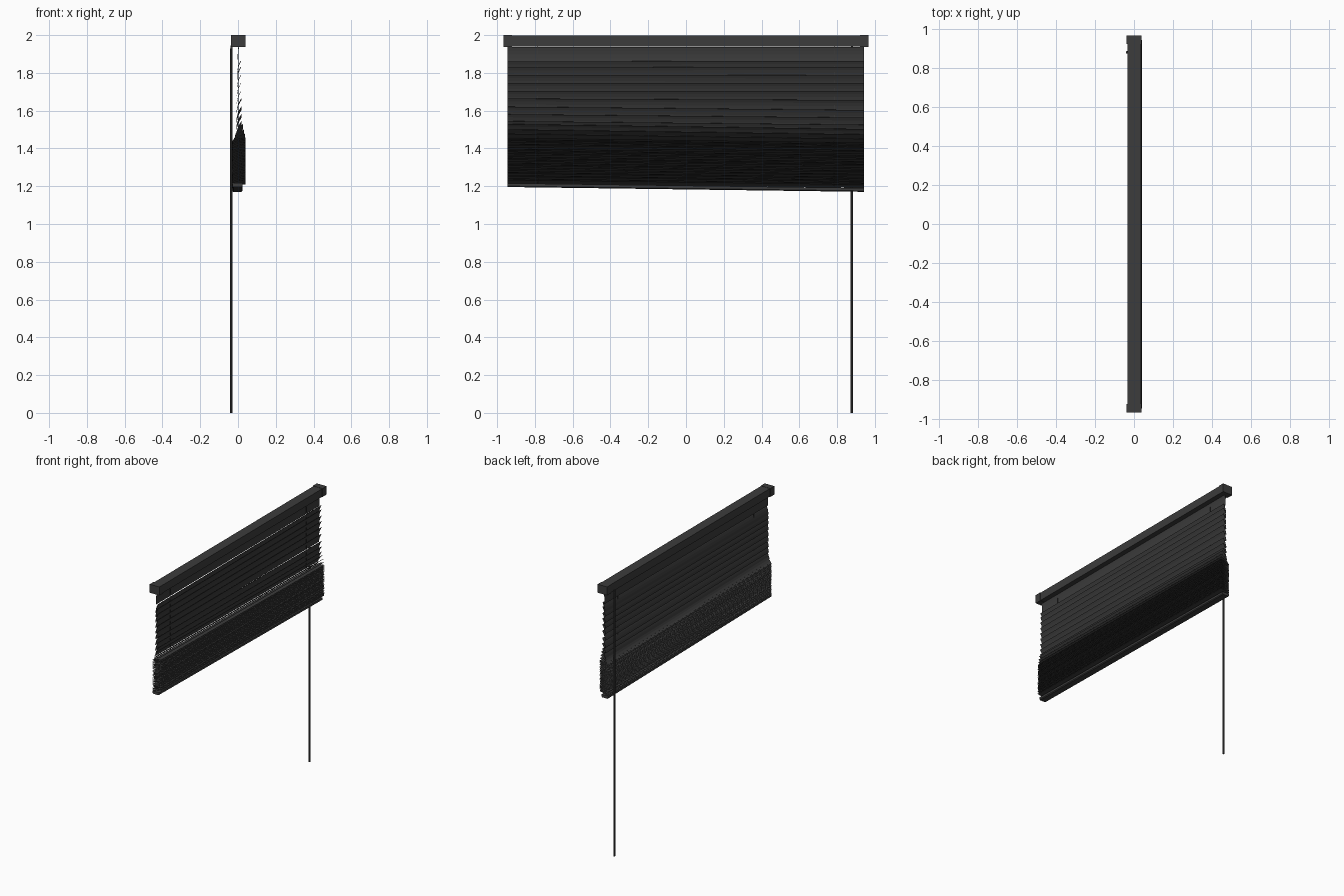
import bpy, bmesh, math, random

if "Cube" in bpy.data.objects:
    bpy.data.objects.remove(bpy.data.objects["Cube"])

random.seed(4)
dark = bpy.data.materials.new("dark_grey")
dark.diffuse_color = (0.045, 0.045, 0.045, 1)
dark.use_nodes = True
dark.node_tree.nodes["Principled BSDF"].inputs["Base Color"].default_value = dark.diffuse_color


def finish(name, bm):
    bmesh.ops.recalc_face_normals(bm, faces=bm.faces)
    me = bpy.data.meshes.new(name)
    bm.to_mesh(me)
    bm.free()
    me.materials.append(dark)
    ob = bpy.data.objects.new(name, me)
    bpy.context.collection.objects.link(ob)
    return ob


def extrude_y(name, profile, y0, y1, skew=0.0):
    """Closed x/z profile swept along y; skew lowers the +y end."""
    bm = bmesh.new()
    ends = [[bm.verts.new((x, y, z - skew * y)) for x, z in profile]
            for y in (y0, y1)]
    n = len(profile)
    for i in range(n):
        j = (i + 1) % n
        bm.faces.new((ends[0][i], ends[0][j], ends[1][j], ends[1][i]))
    for e in ends:
        bm.faces.new(e)
    return finish(name, bm)


def box(name, x0, x1, y0, y1, z0, z1, skew=0.0):
    return extrude_y(name, [(x0, z0), (x1, z0), (x1, z1), (x0, z1)], y0, y1, skew)


def rod(name, x, y, z0, z1, r, sides):
    bm = bmesh.new()
    bmesh.ops.create_cone(bm, cap_ends=True, segments=sides, radius1=r,
                          radius2=r, depth=z1 - z0)
    bmesh.ops.translate(bm, verts=bm.verts, vec=(x, y, (z0 + z1) / 2))
    return finish(name, bm)


def slat(name, x, z, angle, skew, width=0.07, crown=0.004, thick=0.0016):
    """Thin crowned slat, its upper edge leaning towards +x."""
    top, low = [], []
    for i in range(5):
        u = i / 2 - 1
        h = crown * (1 - u * u)
        top.append((u * width / 2, h + thick / 2))
        low.append((u * width / 2, h - thick / 2))
    c, s = math.cos(math.radians(angle)), math.sin(math.radians(angle))
    pts = [(x + a * c - b * s, z + a * s + b * c) for a, b in top + low[::-1]]
    return extrude_y(name, pts, -0.945, 0.942, skew)


# Head rail with a cap at each end
box("head_rail", -0.034, 0.037, -0.93, 0.93, 1.94, 1.998)
for side, y in (("left", -0.9425), ("right", 0.9425)):
    box("end_cap_" + side, -0.038, 0.039, y - 0.0225, y + 0.0225, 1.938, 2.0)

# Hanging slats, nearly closed
slat("top_slat", 0.003, 1.896, 87, 0, 0.08)
tips = [1.862, 1.83, 1.788, 1.747, 1.704, 1.66, 1.612, 1.572, 1.535]
for i, z in enumerate(tips):
    a = 74 - i * 0.8
    slat("hanging_slat", 0.005, z - 0.035 * math.sin(math.radians(a)), a,
         0.008 * i / 8 + random.uniform(-0.004, 0.004))

# Slats folding down onto the stack
for x, z, a in ((0.006, 1.487, 55), (0.006, 1.464, 42), (0.005, 1.448, 28)):
    slat("folding_slat", x, z, a, 0.014)

# Gathered stack of slats
count = 28
for i in range(count):
    z = 1.213 + (1.436 - 1.213) * i / (count - 1)
    slat("stacked_slat", 0.004 + random.uniform(-0.001, 0.001), z,
         15 + random.uniform(-2, 2), 0.0135 + random.uniform(-0.001, 0.001), 0.072)

# Bottom rail with chamfered lower edges
extrude_y("bottom_rail", [(-0.03, 1.203), (-0.03, 1.188), (-0.025, 1.183),
                          (0.018, 1.183), (0.024, 1.188), (0.024, 1.203)],
          -0.945, 0.942, 0.0135)

# Ladder cords and tilt wand
for y in (-0.785, 0.785):
    rod("ladder_cord", 0.002, y, 1.2, 1.94, 0.002, 6)
wand = rod("tilt_wand", -0.035, 0.878, 0, 1.93, 0.007, 8)
box("wand_hook", -0.04, -0.03, 0.873, 0.883, 1.92, 1.945)
